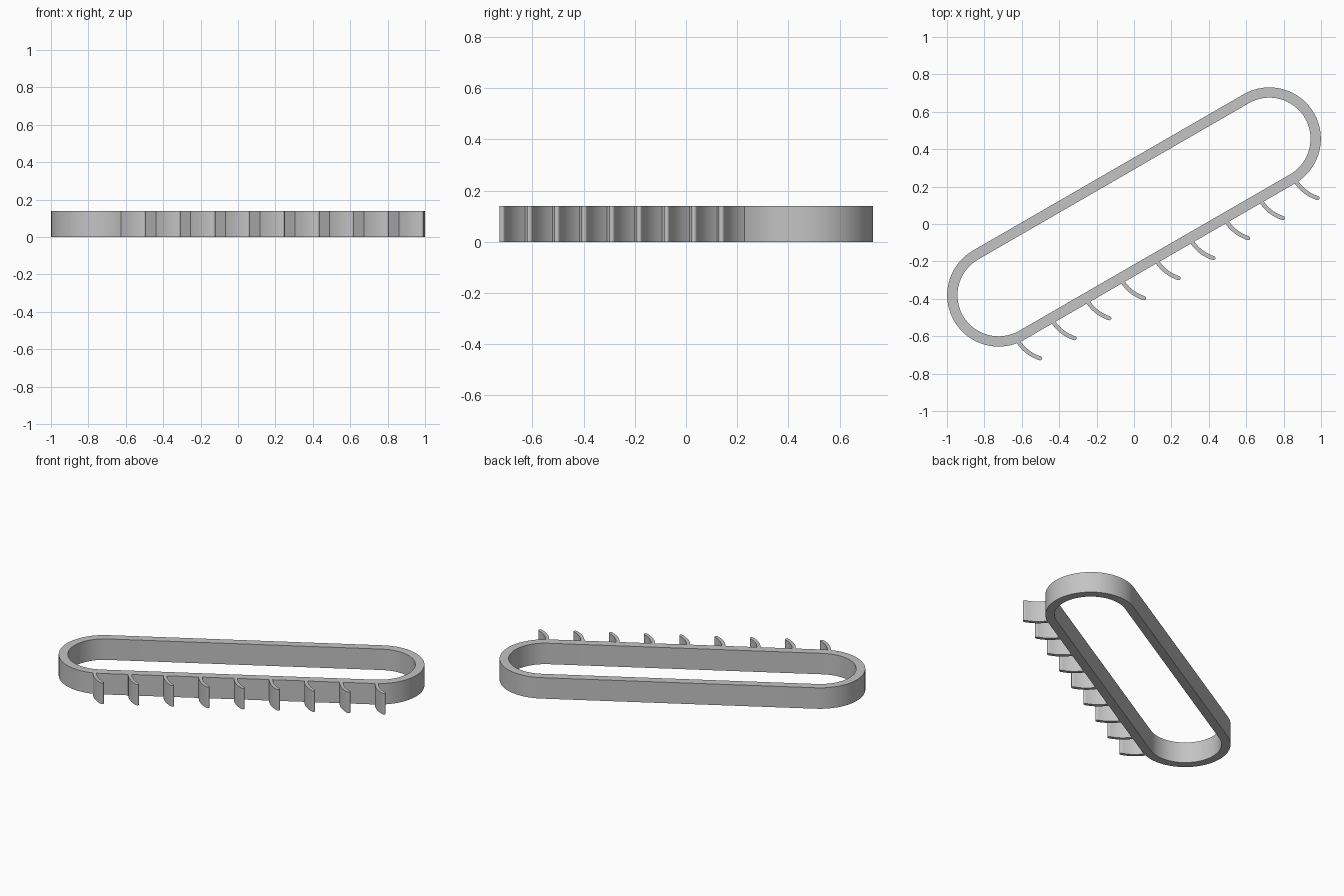
import bpy
import bmesh
from math import sin, cos, radians, pi
from mathutils import Vector

cube = bpy.data.objects.get("Cube")
if cube:
    bpy.data.objects.remove(cube)

HEIGHT = 0.14
TILT = radians(30)
CENTRE = Vector((0, 0.0375))
ALONG = Vector((cos(TILT), sin(TILT)))

grey = bpy.data.materials.new("light_grey")
grey.use_nodes = True
grey.diffuse_color = (0.55, 0.55, 0.55, 1)
grey.node_tree.nodes["Principled BSDF"].inputs["Base Color"].default_value = (0.55, 0.55, 0.55, 1)


def arc(centre, radius, start, end, steps):
    """Points on a flat arc, angles in radians."""
    angles = [start + (end - start) * i / steps for i in range(steps + 1)]
    return [centre + radius * Vector((cos(a), sin(a))) for a in angles]


def extrude_flat(name, bm):
    """Raise flat faces to full height and make a smooth-sided object."""
    base = bm.faces[:]
    result = bmesh.ops.extrude_face_region(bm, geom=base, use_keep_orig=True)
    top = [v for v in result["geom"] if isinstance(v, bmesh.types.BMVert)]
    bmesh.ops.translate(bm, verts=top, vec=(0, 0, HEIGHT))
    bmesh.ops.recalc_face_normals(bm, faces=bm.faces[:])
    mesh = bpy.data.meshes.new(name)
    bm.to_mesh(mesh)
    bm.free()
    mesh.materials.append(grey)
    obj = bpy.data.objects.new(name, mesh)
    bpy.context.collection.objects.link(obj)
    bpy.ops.object.select_all(action="DESELECT")
    obj.select_set(True)
    bpy.context.view_layer.objects.active = obj
    bpy.ops.object.shade_smooth_by_angle(angle=radians(30))
    return obj


# Long rounded band
def band_outline(radius, half_length=0.836):
    upper = arc(CENTRE + ALONG * half_length, radius, TILT - pi / 2, TILT + pi / 2, 32)
    lower = arc(CENTRE - ALONG * half_length, radius, TILT + pi / 2, TILT + 3 * pi / 2, 32)
    return upper + lower


bm = bmesh.new()
outer, inner = ([bm.verts.new((*p, 0)) for p in band_outline(r)] for r in (0.275, 0.22))
for i in range(len(outer)):
    bm.faces.new((outer[i - 1], outer[i], inner[i], inner[i - 1]))
extrude_flat("band", bm)

# Row of curved hooks with rounded tips, rooted inside the band
FIRST_TIP = Vector((-0.503, -0.718))
SPACING = 0.2142
RADIUS, HALF_WIDTH = 0.217, 0.011
ROOT, TIP = radians(-151), radians(-108)
for k in range(9):
    tip = FIRST_TIP + ALONG * SPACING * k
    centre = tip - RADIUS * Vector((cos(TIP), sin(TIP)))
    outline = arc(centre, RADIUS + HALF_WIDTH, ROOT, TIP, 12)
    outline += arc(tip, HALF_WIDTH, TIP, TIP + pi, 8)[1:-1]
    outline += arc(centre, RADIUS - HALF_WIDTH, TIP, ROOT, 12)
    bm = bmesh.new()
    bm.faces.new([bm.verts.new((*p, 0)) for p in outline])
    extrude_flat(f"hook_{k + 1}", bm)
